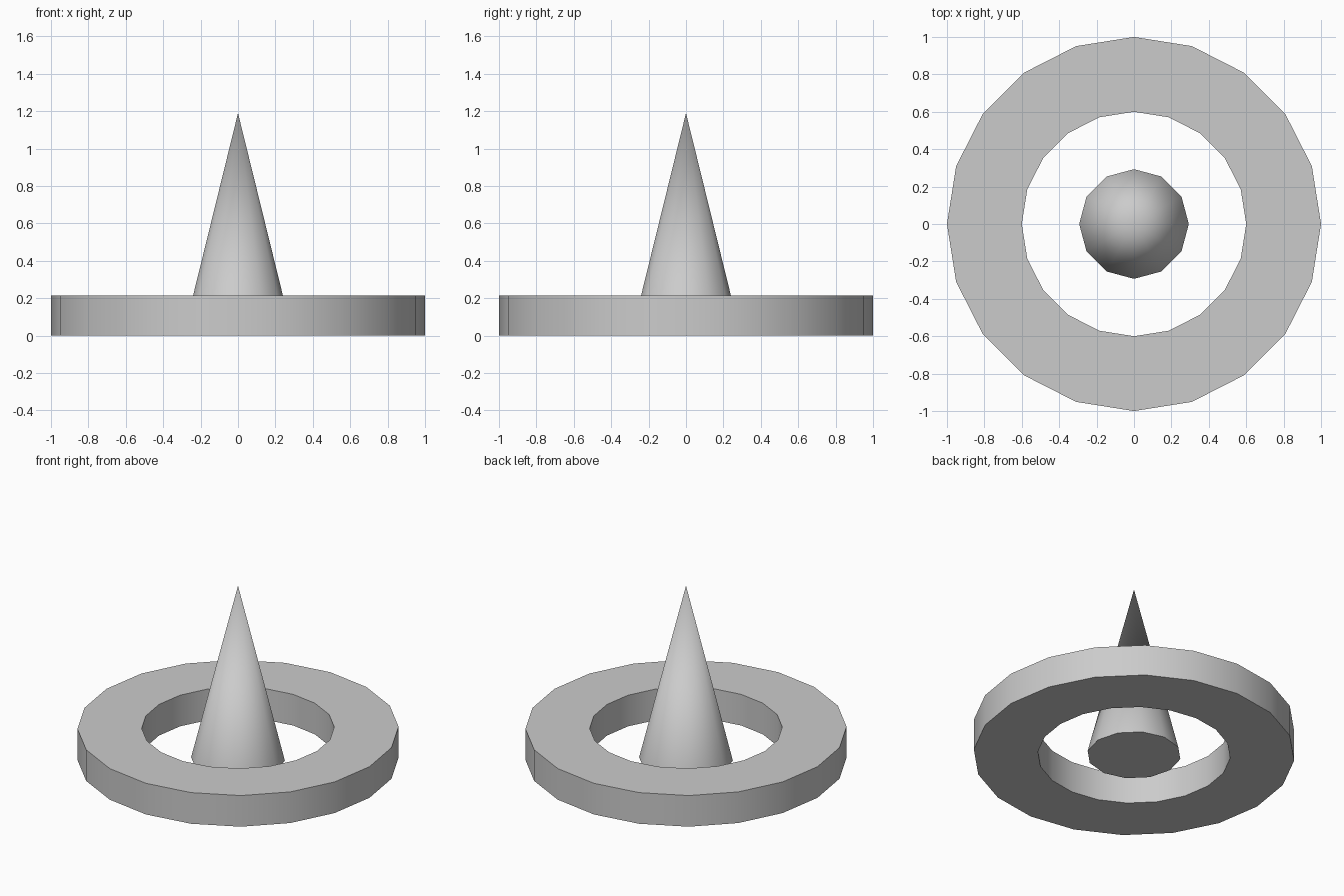
import bpy
from math import cos, sin, tau, radians

if "Cube" in bpy.data.objects:
    bpy.data.objects.remove(bpy.data.objects["Cube"])


def make(name, verts, faces):
    mesh = bpy.data.meshes.new(name)
    mesh.from_pydata(verts, [], faces)
    obj = bpy.data.objects.new(name, mesh)
    bpy.context.collection.objects.link(obj)
    bpy.ops.object.select_all(action='DESELECT')
    obj.select_set(True)
    bpy.context.view_layer.objects.active = obj
    bpy.ops.object.shade_smooth_by_angle(angle=radians(40))
    return obj


def circle(r, z, n):
    return [(r * cos(tau * i / n), r * sin(tau * i / n), z) for i in range(n)]


# Flat ring: rectangular section swept around z
n, height = 20, 0.214
section = [(0.6, 0), (1.0, 0), (1.0, height), (0.6, height)]
verts = [p for r, z in section for p in circle(r, z, n)]
faces = []
for k in range(4):
    a, b = k * n, (k + 1) % 4 * n
    for i in range(n):
        j = (i + 1) % n
        faces.append((a + i, a + j, b + j, b + i))
make("base_ring", verts, faces)

# Central spike: closed 12-sided cone
n = 12
verts = circle(0.293, 0, n) + [(0, 0, 1.19)]
faces = [(i, (i + 1) % n, n) for i in range(n)] + [tuple(reversed(range(n)))]
make("center_spike", verts, faces)
